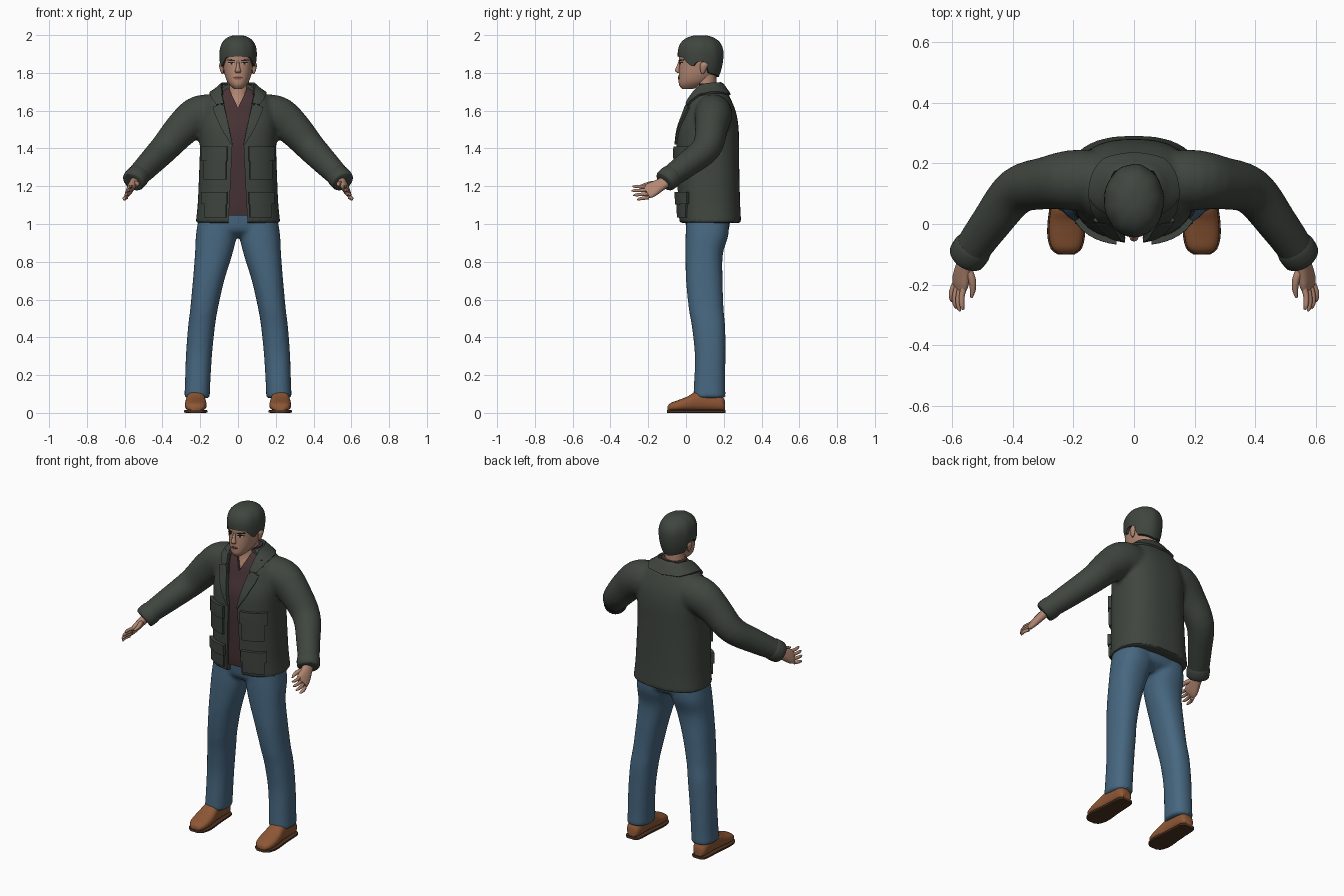
import bpy, bmesh, math
from mathutils import Vector
from mathutils.bvhtree import BVHTree

if "Cube" in bpy.data.objects:
    bpy.data.objects.remove(bpy.data.objects["Cube"])

COLOURS = {
    "dark_olive": (0.050, 0.060, 0.050), "denim_blue": (0.062, 0.135, 0.215),
    "maroon": (0.062, 0.032, 0.034), "skin": (0.45, 0.245, 0.17),
    "tan_leather": (0.27, 0.095, 0.035), "dark_sole": (0.075, 0.032, 0.016),
    "eye_white": (0.5, 0.45, 0.4), "eye_dark": (0.02, 0.015, 0.012),
    "lip": (0.24, 0.10, 0.075)}
MATS = {}
for key, c in COLOURS.items():
    MATS[key] = bpy.data.materials.new(key)
    MATS[key].diffuse_color = (*c, 1)
X, Y, Z = Vector((1, 0, 0)), Vector((0, 1, 0)), Vector((0, 0, 1))


def skin(bm, rings):
    """Closed surface through equal-length rings of points."""
    vs = [[bm.verts.new(p) for p in r] for r in rings]
    n = len(vs[0])
    for a, b in zip(vs, vs[1:]):
        for i in range(n):
            bm.faces.new((a[i], a[(i + 1) % n], b[(i + 1) % n], b[i]))
    bm.faces.new(vs[0][::-1])
    bm.faces.new(vs[-1])


def smooth_path(r, k):
    out = []
    for i in range(len(r) - 1):
        p = [r[max(i - 1, 0)], r[i], r[i + 1], r[min(i + 2, len(r) - 1)]]
        for j in range(k):
            t = j / k
            out.append([0.5 * (2 * b + (c - a) * t + (2 * a - 5 * b + 4 * c - d) * t * t
                               + (3 * b - a - 3 * c + d) * t ** 3) for a, b, c, d in zip(*p)])
    return out + [list(r[-1])]


def tube(bm, rings, up=Z, axis=None, n=24, e=2.0, k=4, both=False):
    """Loft of (x, y, z, side radius, up radius) sections along a smoothed path."""
    rs = smooth_path(rings, k)
    cs = [Vector(r[:3]) for r in rs]
    loops = []
    for i, r in enumerate(rs):
        t = axis or (cs[min(i + 1, len(cs) - 1)] - cs[max(i - 1, 0)]).normalized()
        side = t.cross(up).normalized()
        u = side.cross(t)
        loop = []
        for j in range(n):
            c, s = math.cos(2 * math.pi * j / n), math.sin(2 * math.pi * j / n)
            loop.append(cs[i] + side * max(r[3], .002) * math.copysign(abs(c) ** (2 / e), c)
                        + u * max(r[4], .002) * math.copysign(abs(s) ** (2 / e), s))
        loops.append(loop)
    for sx in ((1, -1) if both else (1,)):
        skin(bm, [[(p.x * sx, p.y, p.z) for p in l] for l in loops])


def bake(o):
    dg = bpy.context.evaluated_depsgraph_get()
    me = bpy.data.meshes.new_from_object(o.evaluated_get(dg))
    o.modifiers.clear()
    o.data = me


def shade(o):
    bpy.ops.object.select_all(action='DESELECT')
    o.select_set(True)
    bpy.context.view_layer.objects.active = o
    bpy.ops.object.shade_smooth_by_angle(angle=math.radians(40))


def finish(name, bm, mat, fuse=0):
    bmesh.ops.recalc_face_normals(bm, faces=bm.faces[:])
    me = bpy.data.meshes.new(name)
    bm.to_mesh(me)
    bm.free()
    me.materials.append(MATS[mat])
    o = bpy.data.objects.new(name, me)
    bpy.context.collection.objects.link(o)
    if fuse:  # blend overlapping lofts into one skin
        m = o.modifiers.new("fuse", 'REMESH')
        m.mode, m.voxel_size, m.use_smooth_shade = 'VOXEL', fuse, True
        m = o.modifiers.new("soften", 'SMOOTH')
        m.factor, m.iterations = 0.5, 5
        bake(o)
    shade(o)
    return o


def part(name, mat, rings, **kw):
    bm = bmesh.new()
    tube(bm, rings, **kw)
    return finish(name, bm, mat)


def body(rows):  # (z, half width, front y, back y)
    return [(0, (f + b) / 2, z, w, (b - f) / 2) for z, w, f, b in rows]


def tree(o):
    return BVHTree.FromPolygons([v.co for v in o.data.vertices],
                                [p.vertices[:] for p in o.data.polygons])


def plate(name, mat, target, rows, off, k=3, both=True):
    """Plate hugging a surface: (x, z) points drop from the front, (x, y, z) snap to nearest."""
    rows = [[Vector(a).lerp(Vector(b), j / 6) for j in range(7)] for a, b in rows]
    fine = [[a.lerp(b, j / k) for a, b in zip(r, s)] for r, s in zip(rows, rows[1:]) for j in range(k)]
    loops = []
    for r in fine + [rows[-1]]:
        top, low = [], []
        for p in r:
            hit = target.ray_cast(Vector((p[0], -1, p[1])), Y) if len(p) == 2 else target.find_nearest(p)
            if hit[0] is None:
                hit = target.find_nearest(Vector((p[0], 0, p[1])))
            top.append(hit[0] + hit[1] * off)
            low.append(hit[0] - hit[1] * 0.005)
        loops.append(top + low[::-1])
    bm = bmesh.new()
    for sx in ((1, -1) if both else (1,)):
        skin(bm, [[(p.x * sx, p.y, p.z) for p in l] for l in loops])
    return finish(name, bm, mat)


def rect(x0, x1, z0, z1):
    return [((x0, z0), (x1, z0)), ((x0, (z0 + z1) / 2), (x1, (z0 + z1) / 2)), ((x0, z1), (x1, z1))]


def cut(o, half, depth):
    """Cut a symmetric front opening, outline given for x >= 0."""
    outline = half + [(-x, z) for x, z in half[::-1] if x > 0]
    bm = bmesh.new()
    skin(bm, [[(x, y, z) for x, z in outline] for y in (-0.4, depth)])
    c = finish("opening_cutter", bm, "maroon")
    m = o.modifiers.new("cut", 'BOOLEAN')
    m.operation, m.solver, m.object = 'DIFFERENCE', 'EXACT', c
    bake(o)
    bpy.data.objects.remove(c)
    shade(o)


# Jacket body and sleeves
TORSO = [(1.005, .224, -.036, .292), (1.1, .214, -.042, .287), (1.2, .209, -.046, .284),
         (1.3, .205, -.05, .282), (1.4, .202, -.052, .281), (1.5, .205, -.042, .279),
         (1.58, .20, -.015, .268), (1.64, .18, .005, .247), (1.69, .14, .03, .222),
         (1.72, .10, .045, .20), (1.74, .085, .055, .19)]
bm = bmesh.new()
tube(bm, body(TORSO), up=Y, axis=Z, n=48, e=2.5)
tube(bm, [(.08, .14, 1.57, .10, .11), (.20, .145, 1.575, .10, .107), (.29, .135, 1.51, .087, .094),
          (.388, .108, 1.402, .078, .078), (.475, 0, 1.312, .067, .068), (.547, -.10, 1.238, .059, .057)],
     both=True)
jacket = finish("jacket", bm, "dark_olive", fuse=0.011)
surface = tree(jacket)

# Cuffs, collar, lapels and pockets
part("cuffs", "dark_olive", [(.526, -.07, 1.26, .060, .059), (.534, -.082, 1.25, .065, .063),
                             (.553, -.11, 1.228, .063, .060), (.557, -.116, 1.223, .052, .05)], k=2, both=True)
plate("lapels", "dark_olive", surface,
      [((.029, 1.42), (.036, 1.42)), ((.045, 1.5), (.085, 1.5)), ((.062, 1.58), (.118, 1.575)),
       ((.07, 1.612), (.13, 1.615)), ((.072, 1.622), (.092, 1.632))], .011)
plate("front_collar", "dark_olive", surface,
      [((.073, 1.635), (.112, 1.628)), ((.08, 1.665), (.135, 1.662)), ((.086, 1.69), (.14, 1.685))], .013)
plate("back_collar", "dark_olive", surface,
      [((.083, .03, 1.69), (.14, .045, 1.68)), ((.09, .08, 1.74), (.15, .09, 1.69)),
       ((.09, .13, 1.755), (.14, .15, 1.69)), ((.065, .175, 1.755), (.10, .215, 1.69)),
       ((0, .19, 1.755), (0, .235, 1.685))], .012)
for label, z0, zf, z1 in (("chest", 1.235, 1.335, 1.41), ("lower", 1.035, 1.105, 1.17)):
    plate(label + "_pockets", "dark_olive", surface, rect(.062, .172, z0, z1 - .01), .013)
    plate(label + "_pocket_flaps", "dark_olive", surface, rect(.056, .18, zf, z1), .019)
cut(jacket, [(.052, .98), (.04, 1.2), (.03, 1.42), (.083, 1.69), (.083, 1.8)], .07)

# Shirt with open neck
shirt = part("shirt", "maroon", body([(max(z, 1.045), w - .018, f + .013, b - .02) for z, w, f, b in TORSO[:-1]]
                                     + [(1.745, .072, .055, .172)]), up=Y, axis=Z, n=48, e=2.4)
cut(shirt, [(0, 1.615), (.05, 1.72), (.06, 1.8)], .12)

# Jeans
bm = bmesh.new()
tube(bm, body([(1.12, .185, -.01, .235), (1.0, .207, -.002, .232), (.96, .19, .01, .218), (.93, .08, .05, .17)]),
     up=Y, axis=Z, n=32, e=2.3)
tube(bm, [(.105, .115, 1.08, .095, .11), (.114, .112, .95, .108, .114), (.129, .096, .84, .099, .099),
          (.156, .097, .70, .083, .097), (.180, .107, .55, .073, .092), (.194, .12, .45, .071, .088),
          (.207, .128, .30, .069, .081), (.214, .125, .15, .067, .083), (.217, .124, .078, .068, .086)],
     up=Y, axis=Z, n=28, e=2.3, both=True)
finish("jeans", bm, "denim_blue", fuse=0.011)

# Shoes and soles: (y, half width, height)
SHOE = [(.206, .026, .06), (.185, .042, .09), (.11, .047, .112), (.05, .051, .108), (.01, .056, .085),
        (-.04, .057, .065), (-.08, .046, .05), (-.098, .024, .032)]
part("shoes", "tan_leather", [(.224, y, h / 2 + .006, w, h / 2 - .003) for y, w, h in SHOE],
     axis=-Y, e=2.5, both=True)
part("soles", "dark_sole", [(.224, y * 1.02, .008, w + .005, .008) for y, w, h in SHOE], axis=-Y, e=6, both=True)

# Head, neck, nose and ears
bm = bmesh.new()
tube(bm, body([(1.716, .022, -.022, .04), (1.735, .043, -.036, .09), (1.76, .060, -.039, .13),
               (1.80, .073, -.038, .16), (1.85, .080, -.036, .175), (1.90, .083, -.037, .18),
               (1.95, .075, -.02, .17), (1.985, .04, .03, .13)]), up=Y, axis=Z, n=32, e=2.2)
tube(bm, body([(1.58, .06, .014, .16), (1.64, .06, .032, .16), (1.70, .058, .048, .162),
               (1.79, .057, .05, .16)]), up=Y, axis=Z)
tube(bm, [(0, -.034, 1.862, .006, .005), (0, -.04, 1.835, .009, .010), (0, -.043, 1.812, .015, .015),
          (0, -.037, 1.80, .013, .010)], up=Y, axis=Z, n=12)
tube(bm, [(.082, .088, 1.795, .004, .006), (.085, .09, 1.81, .009, .014), (.089, .094, 1.84, .011, .021),
          (.088, .096, 1.858, .005, .012)], up=Y, axis=Z, n=14, both=True)
face = tree(finish("head", bm, "skin"))

# Eyes, brows and mouth
plate("eye_whites", "eye_white", face, [((.022, 1.844), (.044, 1.844)), ((.018, 1.849), (.05, 1.850)),
                                        ((.024, 1.854), (.046, 1.855))], .002)
plate("irises", "eye_dark", face, rect(.029, .039, 1.844, 1.855), .003)
plate("eyelids", "eye_dark", face, [((.018, 1.852), (.052, 1.853)), ((.022, 1.856), (.048, 1.858))], .0035)
plate("brows", "eye_dark", face, [((.015, 1.862), (.058, 1.866)), ((.016, 1.868), (.055, 1.872))], .004)
plate("lips", "lip", face, [((-.012, 1.765), (.012, 1.765)), ((-.025, 1.773), (.025, 1.773)),
                            ((-.012, 1.781), (.012, 1.781))], .003, both=False)
plate("mouth_line", "eye_dark", face, rect(-.025, .025, 1.772, 1.7745), .004, both=False)

# Hair: cap whose lower edge follows fringe, sideburn, ear and nape
EDGE = [(0, 1.887), (.7, 1.882), (.95, 1.85), (1.2, 1.832), (1.4, 1.86), (1.75, 1.86), (2.0, 1.80), (3.15, 1.778)]


def hair_point(a, v, inset=1.0):
    t = abs(a)
    lo = next(z0 + (z1 - z0) * (t - a0) / (a1 - a0)
              for (a0, z0), (a1, z1) in zip(EDGE, EDGE[1:]) if t <= a1)
    z = lo + (1.999 - lo) * math.sin(v * math.pi / 2)
    d = z - 1.895
    s = (1 - min(d / .105, 1) ** 2.5) ** (1 / 2.3) if d > 0 else 1 - 0.2 * (d / .115) ** 2
    s *= inset * (1 + .012 * math.sin(9 * a) * math.sin(v * 3))
    return (.099 * s * math.sin(a), .077 - .121 * s * math.cos(a), z)


angles = [-math.pi + 2 * math.pi * i / 56 for i in range(56)]
bm = bmesh.new()
skin(bm, [[hair_point(a, 0, .75) for a in angles]]
     + [[hair_point(a, v / 14) for a in angles] for v in range(14)]
     + [[hair_point(a, .985) for a in angles]])
finish("hair", bm, "dark_olive")

# Hands: palm, four curled fingers and thumb
SPREAD = Vector((-.5, 0, .86))
bm = bmesh.new()
tube(bm, [(.545, -.095, 1.232, .024, .030), (.560, -.14, 1.205, .022, .035), (.572, -.185, 1.18, .018, .043),
          (.578, -.21, 1.168, .012, .040)], up=SPREAD, n=16, e=2.4, both=True)
for s, length in ((.034, .080), (.012, .085), (-.011, .076), (-.033, .056)):
    b = Vector((.575, -.20, 1.168)) + SPREAD * s
    path = [(0, 0, 0, .0105), (.010, -.45, .1, .0095), (.010, -.85, .25, .008), (.005, -1.04, .4, .003)]
    tube(bm, [(b.x + dx, b.y + dy * length, b.z + (dz * s * .5) - .012 * dz, r, r) for dx, dy, dz, r in path],
         n=10, k=3, both=True)
tube(bm, [(.555, -.14, 1.215, .015, .015), (.536, -.18, 1.215, .013, .013), (.532, -.215, 1.208, .010, .010),
          (.537, -.243, 1.202, .004, .004)], n=10, both=True)
finish("hands", bm, "skin")

for m in bpy.data.materials:
    if m.users and not m.is_grease_pencil:
        m.use_nodes = True
        m.node_tree.nodes["Principled BSDF"].inputs["Base Color"].default_value = m.diffuse_color
